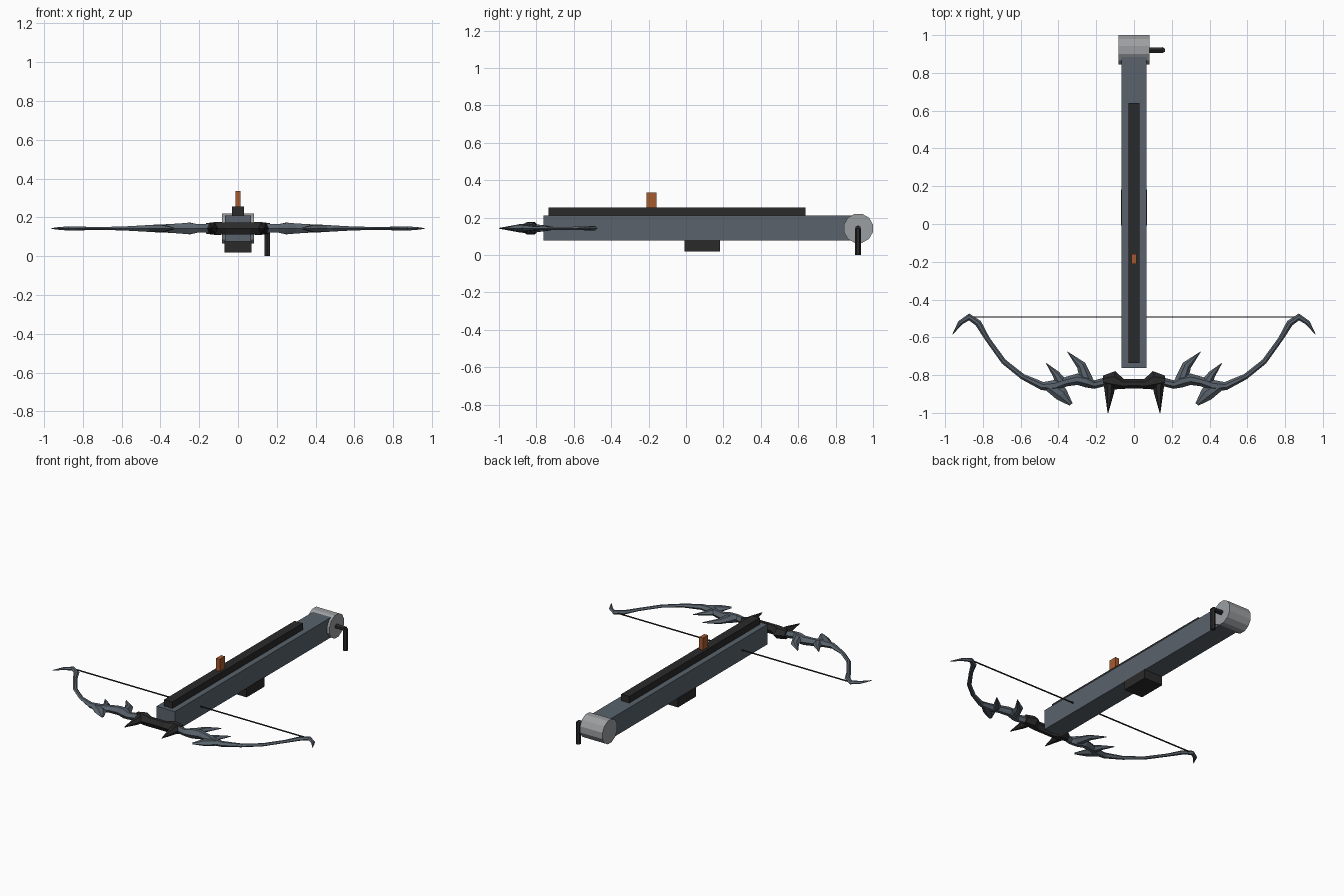
import bpy, bmesh, math
from mathutils import Vector, Matrix

if "Cube" in bpy.data.objects:
    bpy.data.objects.remove(bpy.data.objects["Cube"])


def material(name, rgb):
    m = bpy.data.materials.new(name)
    m.diffuse_color = (*rgb, 1)
    m.use_nodes = True
    m.node_tree.nodes["Principled BSDF"].inputs["Base Color"].default_value = m.diffuse_color
    return m


STEEL = material("blue grey steel", (0.10, 0.123, 0.150))
DARK = material("near black iron", (0.023, 0.023, 0.023))
WOOD = material("orange wood", (0.38, 0.105, 0.028))
LIGHT = material("light grey metal", (0.33, 0.345, 0.355))
BOW_Z = 0.143


def add(name, bm, mat):
    bmesh.ops.recalc_face_normals(bm, faces=bm.faces[:])
    me = bpy.data.meshes.new(name)
    bm.to_mesh(me)
    bm.free()
    me.materials.append(mat)
    ob = bpy.data.objects.new(name, me)
    bpy.context.collection.objects.link(ob)
    return ob


def box(name, lo, hi, mat):
    lo, hi = Vector(lo), Vector(hi)
    bm = bmesh.new()
    bmesh.ops.create_cube(bm, size=1, matrix=Matrix.Translation((lo + hi) / 2)
                          @ Matrix.Diagonal((*(hi - lo), 1)))
    return add(name, bm, mat)


def rod(name, a, b, r, sides, mat, turn=0):
    a, b = Vector(a), Vector(b)
    d = b - a
    rot = d.to_track_quat('Z', 'Y').to_matrix().to_4x4()
    bm = bmesh.new()
    bmesh.ops.create_cone(bm, cap_ends=True, segments=sides, radius1=r, radius2=r, depth=d.length,
                          matrix=Matrix.Translation((a + b) / 2) @ rot @ Matrix.Rotation(turn, 4, 'Z'))
    return add(name, bm, mat)


def loft(bm, pts):
    """Flat blade along (x, y, width, half height) points, hexagonal section."""
    rings = []
    for i, (x, y, w, h) in enumerate(pts):
        p, q = pts[max(i - 1, 0)], pts[min(i + 1, len(pts) - 1)]
        t = Vector((q[0] - p[0], q[1] - p[1])).normalized()
        n = Vector((-t.y, t.x))
        ring = []
        for u, v in ((-.5, 0), (-.2, -1), (.2, -1), (.5, 0), (.2, 1), (-.2, 1)):
            ring.append(bm.verts.new((max(x + n.x * u * w, 0), y + n.y * u * w, BOW_Z + v * h)))
        rings.append(ring)
    for a, b in zip(rings, rings[1:]):
        for k in range(6):
            bm.faces.new((a[k], a[(k + 1) % 6], b[(k + 1) % 6], b[k]))
    bm.faces.new(rings[-1])
    if pts[0][0] > 0:
        bm.faces.new(rings[0])


def mirrored_blades(name, blades, mat):
    bm = bmesh.new()
    for b in blades:
        loft(bm, b)
    ob = add(name, bm, mat)
    ob.modifiers.new("mirror", 'MIRROR').use_axis[0] = True


# stock, rail, sight and trigger block
box("stock", (-.067, -.762, .077), (.067, .92, .211), STEEL)
box("bolt_rail", (-.03, -.735, .205), (.03, .64, .255), DARK)
box("sight_block", (-.014, -.212, .25), (.014, -.158, .335), WOOD)
box("trigger_block", (-.069, -.007, .018), (.069, .183, .08), DARK)

# winch drum and crank
rod("winch_drum", (-.083, .922, BOW_Z), (.083, .922, BOW_Z), .08, 12, LIGHT, math.radians(15))
rod("crank_axle", (.08, .92, BOW_Z), (.15, .92, BOW_Z), .016, 6, DARK)
rod("crank_handle", (.15, .92, 0), (.15, .92, BOW_Z), .016, 6, DARK)

# bowstring
box("bowstring", (-.85, -.496, BOW_Z - .003), (.85, -.489, BOW_Z + .003), DARK)

# dark centre of the bow with forward fangs
mirrored_blades("bow_centre", [
    [(0, -.846, .05, .03), (.06, -.846, .054, .03), (.108, -.828, .10, .034), (.165, -.828, .05, .027)],
    [(.13, -.82, .07, .03), (.13, -.89, .05, .022), (.138, -1.0, .004, .002)],
], DARK)

# steel bow arms with thorns
mirrored_blades("bow_arms", [
    [(.14, -.832, .045, .022), (.21, -.85, .045, .022), (.25, -.833, .065, .03), (.30, -.822, .06, .026),
     (.36, -.835, .05, .022), (.42, -.856, .06, .02), (.485, -.858, .044, .016), (.59, -.808, .03, .01),
     (.69, -.728, .028, .008), (.775, -.61, .026, .008), (.825, -.525, .036, .011),
     (.873, -.492, .036, .011), (.92, -.523, .026, .007), (.961, -.585, .003, .002)],
    [(.45, -.855, .06, .016), (.385, -.90, .075, .018), (.333, -.955, .02, .004)],
    [(.25, -.83, .07, .024), (.28, -.748, .05, .014), (.352, -.677, .003, .002)],
    [(.385, -.84, .06, .02), (.413, -.795, .04, .012), (.465, -.737, .003, .002)],
], STEEL)
